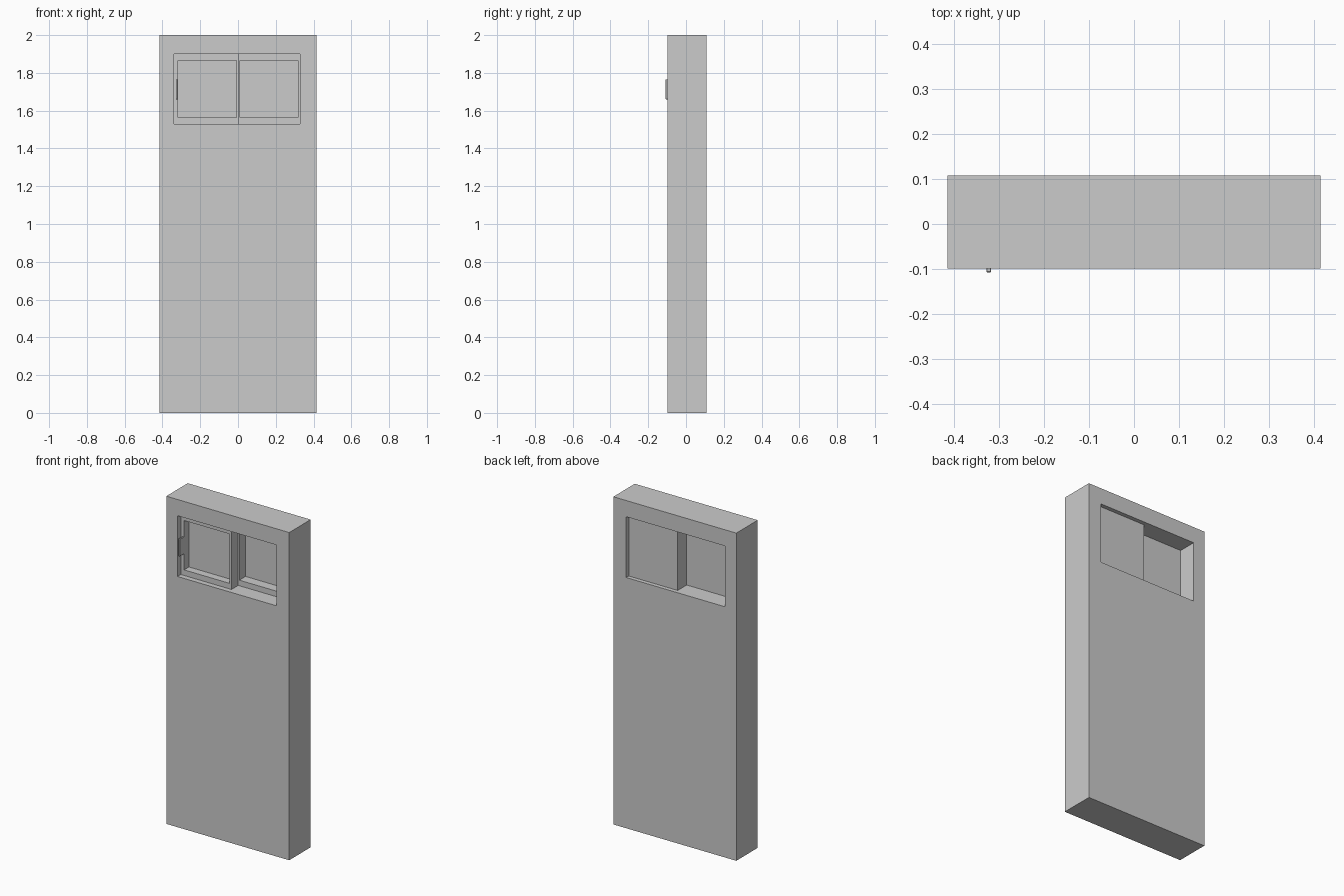
import bpy, bmesh

if "Cube" in bpy.data.objects:
    bpy.data.objects.remove(bpy.data.objects["Cube"])


def rect_loft(name, loops, closed=False):
    """Skin a row of rectangles (x0, x1, z0, z1, y); cap the ends or join them up."""
    bm = bmesh.new()
    rings = [[bm.verts.new(p) for p in ((x0, y, z0), (x1, y, z0), (x1, y, z1), (x0, y, z1))]
             for x0, x1, z0, z1, y in loops]
    pairs = list(zip(rings, rings[1:]))
    if closed:
        pairs.append((rings[-1], rings[0]))
    else:
        bm.faces.new(rings[0])
        bm.faces.new(rings[-1])
    for a, b in pairs:
        for i in range(4):
            j = (i + 1) % 4
            bm.faces.new((a[i], a[j], b[j], b[i]))
    bmesh.ops.recalc_face_normals(bm, faces=bm.faces)
    mesh = bpy.data.meshes.new(name)
    bm.to_mesh(mesh)
    bm.free()
    obj = bpy.data.objects.new(name, mesh)
    bpy.context.collection.objects.link(obj)
    return obj


def sash(name, outer, inner, front, glass, back):
    """Sliding panel: flat back, pane recessed into the front."""
    return rect_loft(name, [(*outer, back), (*outer, front), (*inner, front), (*inner, glass)])


# Wall slab with the window opening
wall = (-0.415, 0.415, 0.0, 2.0)
hole = (-0.339, 0.328, 1.53, 1.901)
rect_loft("wall", [(*wall, -0.099), (*hole, -0.099), (*hole, 0.108), (*wall, 0.108)], closed=True)

# Front (left) and rear (right) sliding sashes
sash("front_sash", (-0.339, 0.003, 1.53, 1.901), (-0.317, -0.009, 1.564, 1.865),
     -0.067, -0.02, -0.004)
sash("rear_sash", (-0.002, 0.328, 1.53, 1.901), (0.01, 0.317, 1.564, 1.865),
     -0.002, 0.058, 0.083)

# Upright pull handle on the front sash
hx = (-0.329, -0.318)
handle = rect_loft("pull_handle", [(*hx, 1.66, 1.766, -0.108), (*hx, 1.66, 1.766, -0.06)])
bevel = handle.modifiers.new("soft_edges", 'BEVEL')
bevel.width = 0.002
bevel.segments = 1
